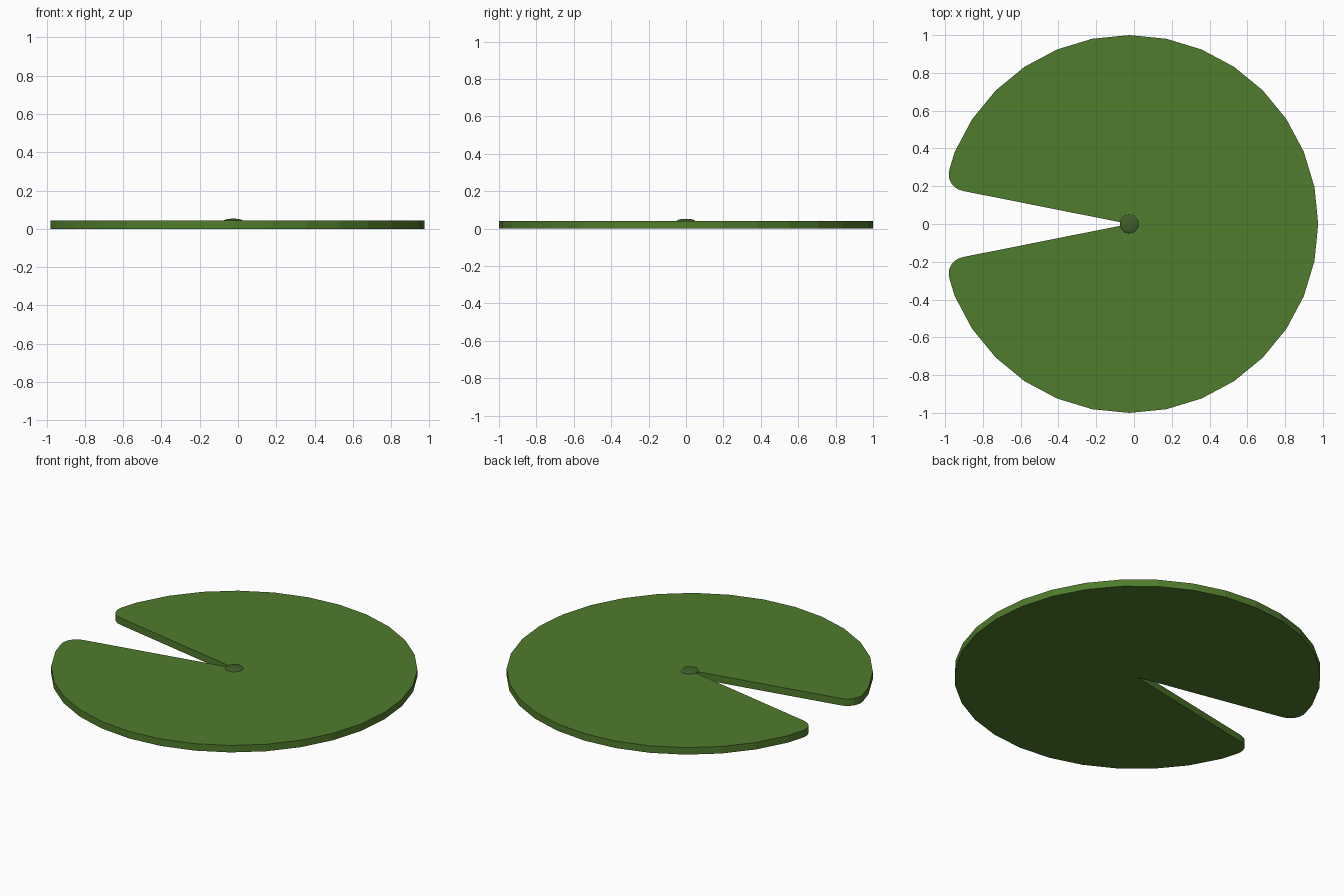
import bpy, bmesh, math

if "Cube" in bpy.data.objects:
    bpy.data.objects.remove(bpy.data.objects["Cube"])

CX, THICK, SIDES = -0.025, 0.042, 32


def material(name, color):
    m = bpy.data.materials.new(name)
    m.diffuse_color = (*color, 1)
    m.use_nodes = True
    m.node_tree.nodes["Principled BSDF"].inputs["Base Color"].default_value = m.diffuse_color
    return m


def add_object(name, bm, mat):
    bmesh.ops.recalc_face_normals(bm, faces=bm.faces)
    mesh = bpy.data.meshes.new(name)
    bm.to_mesh(mesh)
    bm.free()
    mesh.materials.append(mat)
    obj = bpy.data.objects.new(name, mesh)
    bpy.context.collection.objects.link(obj)
    return obj


# Leaf pad: 32-sided disc with a two-step wedge notch
bm = bmesh.new()
outline = [bm.verts.new((CX, 0, 0))]
for i in range(-15, 16):
    a = math.tau * i / SIDES
    outline.append(bm.verts.new((CX + math.cos(a), math.sin(a), 0)))
face = bm.faces.new(outline)
# Round the two notch tips
bmesh.ops.bevel(bm, geom=[outline[1], outline[-1]], offset=0.1, segments=6,
                profile=0.5, affect='VERTICES')
# Give the pad thickness
ext = bmesh.ops.extrude_face_region(bm, geom=bm.faces[:])
top = [v for v in ext["geom"] if isinstance(v, bmesh.types.BMVert)]
bmesh.ops.translate(bm, verts=top, vec=(0, 0, THICK))
add_object("leaf_pad", bm, material("leaf_green", (0.08, 0.2, 0.025)))

# Leaf centre: small flattened dome over the notch point
bm = bmesh.new()
bmesh.ops.create_uvsphere(bm, u_segments=24, v_segments=12, radius=0.05)
bmesh.ops.scale(bm, verts=bm.verts, vec=(1, 1, 0.24))
bmesh.ops.translate(bm, verts=bm.verts, vec=(CX, 0, 0.041))
add_object("leaf_centre", bm, material("dark_green", (0.05, 0.11, 0.025)))
